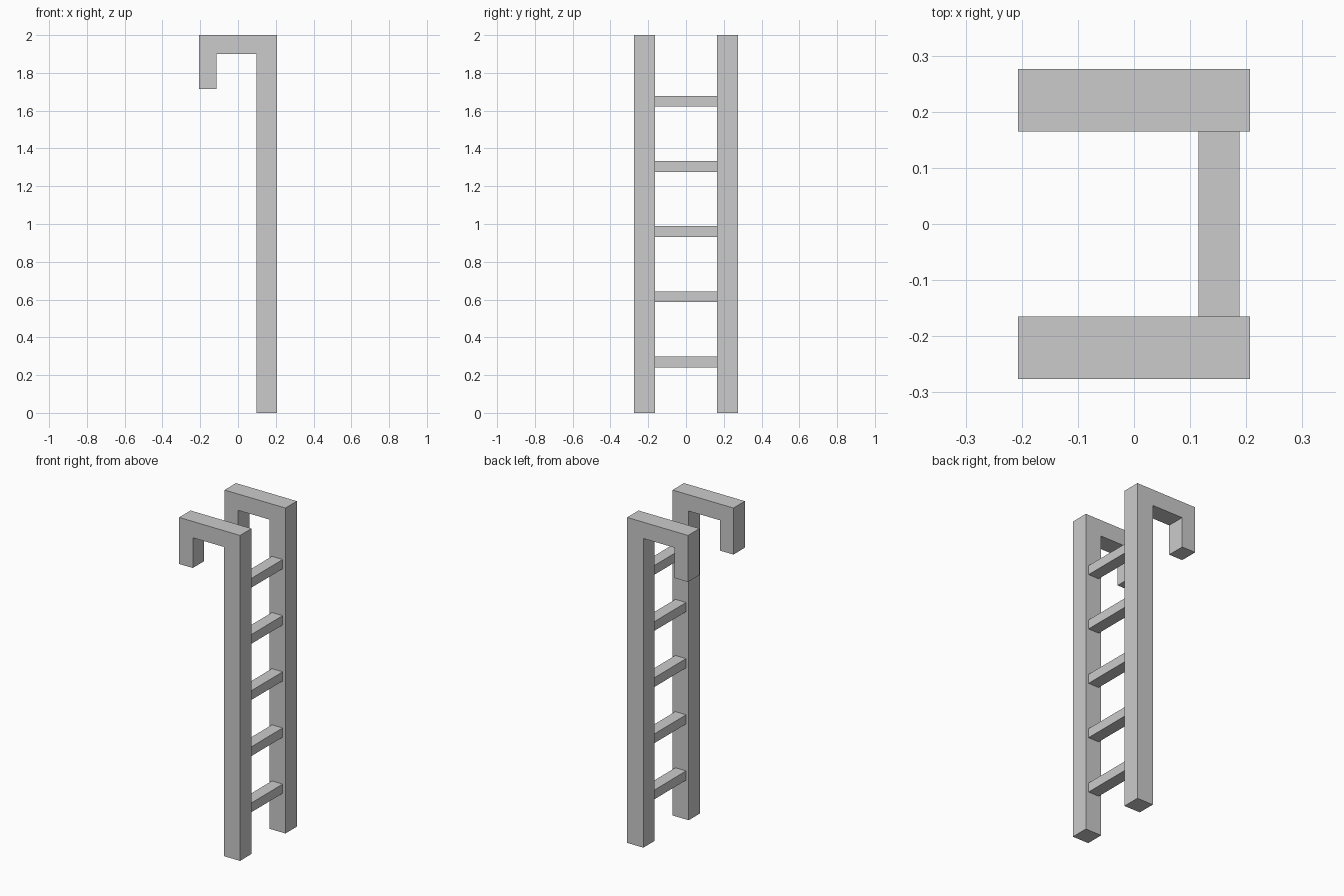
import bpy, bmesh

if "Cube" in bpy.data.objects:
    bpy.data.objects.remove(bpy.data.objects["Cube"])

RAIL_IN, RAIL_OUT = 0.165, 0.276


def prism(name, profile, y0, y1):
    """Extrude an x-z outline from y0 to y1."""
    bm = bmesh.new()
    face = bm.faces.new([bm.verts.new((x, y0, z)) for x, z in profile])
    ext = bmesh.ops.extrude_face_region(bm, geom=[face])
    verts = [g for g in ext["geom"] if isinstance(g, bmesh.types.BMVert)]
    bmesh.ops.translate(bm, verts=verts, vec=(0, y1 - y0, 0))
    bmesh.ops.recalc_face_normals(bm, faces=bm.faces)
    mesh = bpy.data.meshes.new(name)
    bm.to_mesh(mesh)
    bm.free()
    obj = bpy.data.objects.new(name, mesh)
    bpy.context.collection.objects.link(obj)
    return obj


# Side rails with hooked tops
hook = [(0.207, 0), (0.207, 2), (-0.207, 2), (-0.207, 1.714),
        (-0.114, 1.714), (-0.114, 1.9), (0.097, 1.9), (0.097, 0)]
prism("front_rail", hook, -RAIL_OUT, -RAIL_IN)
prism("back_rail", hook, RAIL_IN, RAIL_OUT)

# Evenly spaced rungs between the rails
for i in range(5):
    z = 0.27 + 0.345 * i
    a, b = z - 0.0285, z + 0.0285
    prism(f"rung_{i + 1}", [(0.115, a), (0.188, a), (0.188, b), (0.115, b)],
          -RAIL_IN, RAIL_IN)
